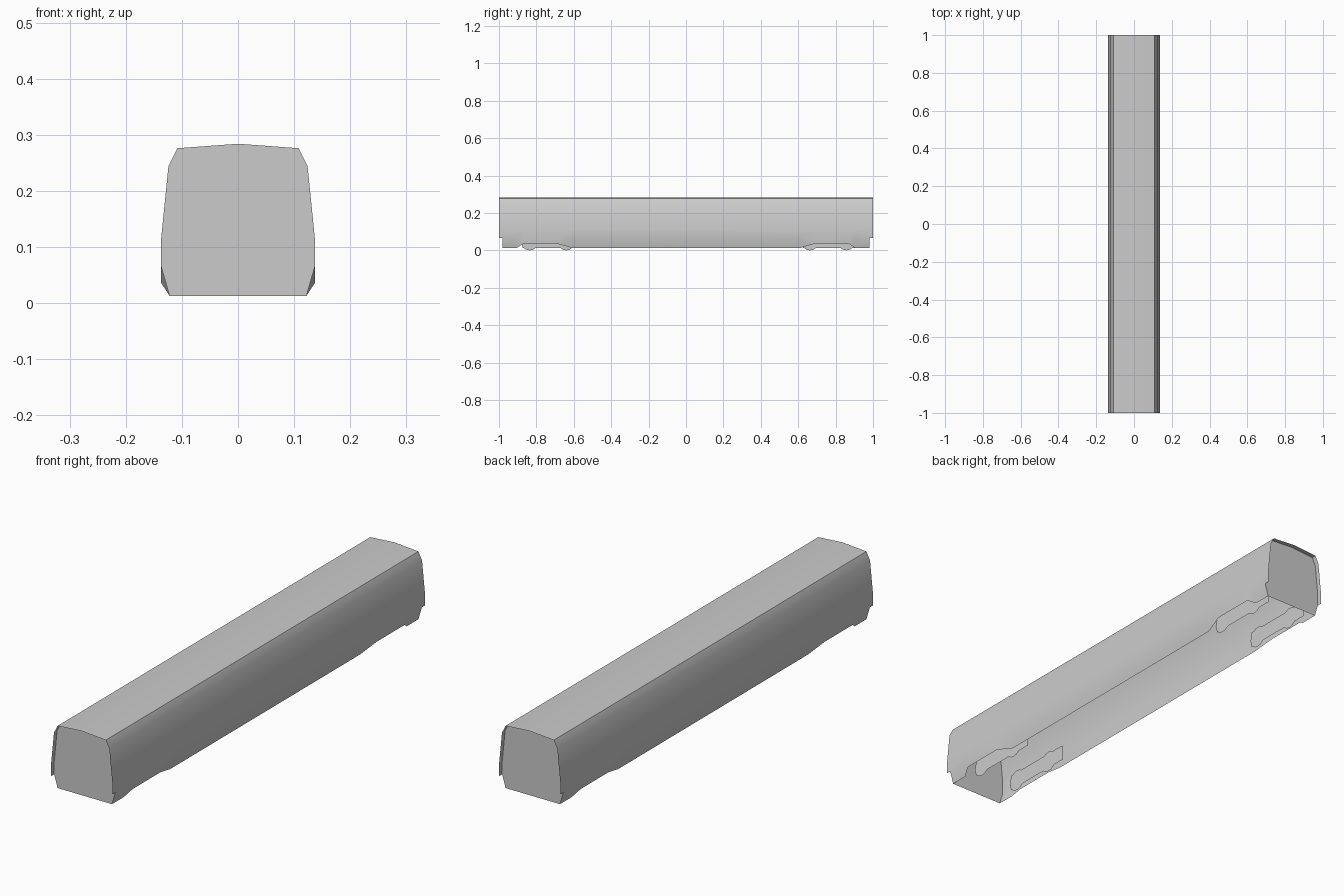
import bpy, bmesh, math
from mathutils import Matrix

if "Cube" in bpy.data.objects:
    bpy.data.objects.remove(bpy.data.objects["Cube"])


def finish(name, bm, smooth=False):
    mesh = bpy.data.meshes.new(name)
    bm.to_mesh(mesh)
    bm.free()
    obj = bpy.data.objects.new(name, mesh)
    bpy.context.collection.objects.link(obj)
    if smooth:
        mesh.shade_smooth()
        mesh.set_sharp_from_angle(angle=math.radians(30))
    return obj


def mirrored(half):
    return half + [(-x, z) for x, z in reversed(half) if x > 0]


# Right half of the cross-section, from skirt top to roof ridge
UPPER = [(0.137, 0.065), (0.137, 0.115), (0.124, 0.244), (0.108, 0.276), (0, 0.284)]
LOW, ARCH = (0.122, 0.013), (0.137, 0.036)

# Stations along the length, with the skirt's lower edge at each
half = [(0.61, LOW), (0.69, ARCH), (0.87, ARCH), (0.905, LOW), (0.98, LOW), (1.0, None)]
stations = [(-y, p) for y, p in reversed(half)] + half

# Body shell: open underneath, skirt cut away over the bogies and at the tips
bm = bmesh.new()
prev = None
for y, low in stations:
    ring = [bm.verts.new((x, y, z)) for x, z in mirrored(UPPER)]
    skirt = [bm.verts.new((s * low[0], y, low[1])) for s in (1, -1)] if low else None
    if prev:
        a, sa = prev
        for i in range(len(ring) - 1):
            bm.faces.new((a[i], ring[i], ring[i + 1], a[i + 1]))
        if sa and skirt:
            bm.faces.new((sa[0], skirt[0], ring[0], a[0]))
            bm.faces.new((a[-1], ring[-1], skirt[1], sa[1]))
    prev = (ring, skirt)
bmesh.ops.recalc_face_normals(bm, faces=bm.faces)
if max(bm.faces, key=lambda f: f.calc_center_median().z).normal.z < 0:
    bmesh.ops.reverse_faces(bm, faces=bm.faces)
finish("body_shell", bm, True)

# End walls, set slightly inside the shell
for name, y in (("front_wall", -0.98), ("back_wall", 0.98)):
    bm = bmesh.new()
    pts = mirrored([LOW] + UPPER)
    if y > 0:
        pts.reverse()
    bm.faces.new([bm.verts.new((x, y, z)) for x, z in pts])
    finish(name, bm)

# Bogies: flat side frames with flat wheel discs
for end, first in (("front", -0.836), ("back", 0.662)):
    for side, s in (("right", 1), ("left", -1)):
        bm = bmesh.new()
        y0, y1 = first - 0.037, first + 0.285
        pts = [(y0, 0.014), (y1, 0.014), (y1, 0.08), (y0, 0.08)][::s]
        bm.faces.new([bm.verts.new((s * 0.09, y, z)) for y, z in pts])
        finish(f"{end}_{side}_bogie_frame", bm)

        bm = bmesh.new()
        for y in (first, first + 0.196):
            bmesh.ops.create_circle(
                bm, cap_ends=True, segments=16, radius=0.045,
                matrix=Matrix.Translation((s * 0.091, y, 0.045))
                @ Matrix.Rotation(s * math.pi / 2, 4, 'Y'))
        finish(f"{end}_{side}_wheels", bm)
